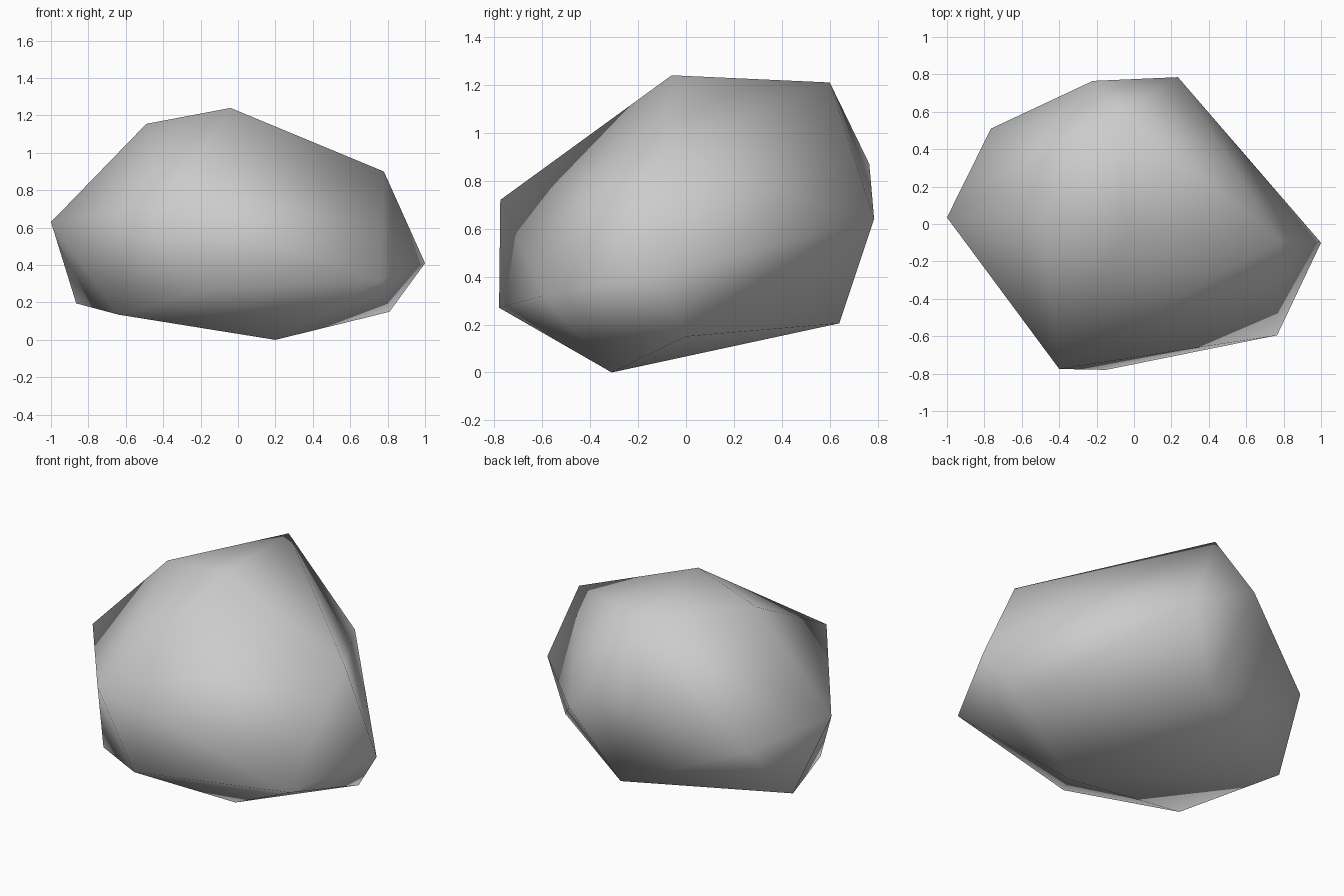
import bpy
import bmesh

# Remove the default cube only
default_cube = bpy.data.objects.get("Cube")
if default_cube:
    bpy.data.objects.remove(default_cube, do_unlink=True)


def make_material(name, colour):
    material = bpy.data.materials.new(name)
    material.use_nodes = True
    material.diffuse_color = colour
    shader = material.node_tree.nodes["Principled BSDF"]
    shader.inputs["Base Color"].default_value = colour
    return material


def build_hull(name, corners, material):
    """Wrap a closed convex surface around the corner points."""
    bm = bmesh.new()
    for corner in corners:
        bm.verts.new(corner)
    hull = bmesh.ops.convex_hull(bm, input=bm.verts[:])
    spare = {v for v in hull["geom_interior"] if isinstance(v, bmesh.types.BMVert)}
    bmesh.ops.delete(bm, geom=list(spare), context="VERTS")
    bmesh.ops.recalc_face_normals(bm, faces=bm.faces[:])
    for face in bm.faces:
        face.smooth = True
    mesh = bpy.data.meshes.new(name)
    bm.to_mesh(mesh)
    bm.free()
    mesh.materials.append(material)
    rock = bpy.data.objects.new(name, mesh)
    bpy.context.collection.objects.link(rock)
    return rock


# Corners of the boulder, from the crown down to the foot
crown = [(-.04, -.06, 1.24), (-.08, .6, 1.21), (-.49, .025, 1.155)]
shoulder = [(.78, -.09, .9), (-.22, .765, .87), (-.4, -.775, .72)]
waist = [(-1, .035, .63), (.235, .785, .64), (-.765, .51, .535), (1, -.1, .41)]
skirt = [(.765, -.595, .32), (-.15, -.78, .27), (-.01, .64, .205),
         (-.865, .21, .195), (.81, 0, .15), (-.64, -.375, .135)]
foot = [(.2, -.31, 0)]

stone_grey = make_material("stone grey", (.6, .6, .6, 1))
build_hull("boulder", crown + shoulder + waist + skirt + foot, stone_grey)
